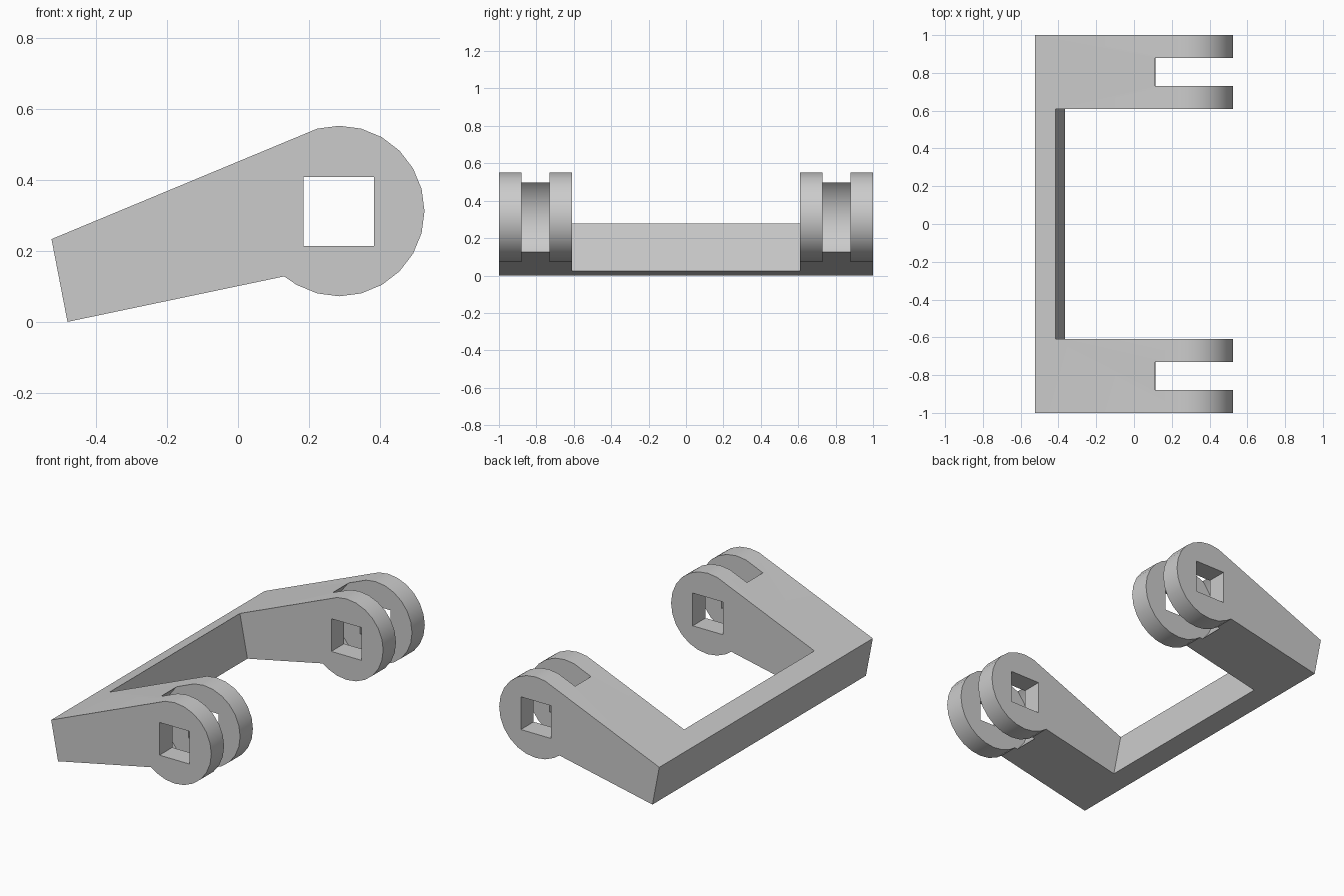
import bpy, bmesh
from math import sin, cos, radians

if "Cube" in bpy.data.objects:
    bpy.data.objects.remove(bpy.data.objects["Cube"], do_unlink=True)

HUB_X, HUB_Z, HUB_R = 0.285, 0.312, 0.24
SLOT_R = 0.255

grey = bpy.data.materials.new("light grey")
grey.use_nodes = True
colour = (0.6, 0.6, 0.6, 1)
grey.diffuse_color = colour
grey.node_tree.nodes["Principled BSDF"].inputs["Base Color"].default_value = colour


def arc(radius, start, end):
    """Points around the hub axis, one every 15 degrees."""
    return [(HUB_X + radius * cos(radians(a)), HUB_Z + radius * sin(radians(a)))
            for a in range(start, end + 1, 15)]


def extrude_profile(name, profile, y0, y1):
    """Solid made from an x-z outline swept along y."""
    bm = bmesh.new()
    face = bm.faces.new([bm.verts.new((x, y0, z)) for x, z in profile])
    result = bmesh.ops.extrude_face_region(bm, geom=[face])
    moved = [v for v in result["geom"] if isinstance(v, bmesh.types.BMVert)]
    bmesh.ops.translate(bm, vec=(0, y1 - y0, 0), verts=moved)
    bmesh.ops.recalc_face_normals(bm, faces=bm.faces)
    mesh = bpy.data.meshes.new(name)
    bm.to_mesh(mesh)
    bm.free()
    mesh.materials.append(grey)
    obj = bpy.data.objects.new(name, mesh)
    bpy.context.collection.objects.link(obj)
    return obj


# Full-width body: tapered arm outline ending in a round hub
outline = [(-0.525, 0.233), (-0.48, 0), (0.13, 0.128)] + arc(HUB_R, -120, 105)
bracket = extrude_profile("hinge_bracket", outline, -1, 1)

# Opening between the arms, leaving a slanted crossbar at the back
opening = [(-0.345, -0.078), (-0.467, 0.546), (-0.4, 0.8), (0.8, 0.8), (0.8, -0.078)]
cutters = [extrude_profile("opening_cutter", opening, -0.61, 0.61)]

# Round-bottomed slot splitting each hub into two plates
for side in (-1, 1):
    y0, y1 = sorted((side * 0.73, side * 0.88))
    cutters.append(extrude_profile("slot_cutter", arc(SLOT_R, 0, 345), y0, y1))

# Square pin hole through both hubs
hole = [(0.185, 0.214), (0.383, 0.214), (0.383, 0.408), (0.185, 0.408)]
cutters.append(extrude_profile("pin_hole_cutter", hole, -1.2, 1.2))

bpy.ops.object.select_all(action="DESELECT")
bpy.context.view_layer.objects.active = bracket
bracket.select_set(True)
for cutter in cutters:
    cutter.hide_render = True
    cut = bracket.modifiers.new("cut", "BOOLEAN")
    cut.operation = "DIFFERENCE"
    cut.solver = "EXACT"
    cut.object = cutter
    bpy.ops.object.modifier_apply(modifier=cut.name)
    bpy.data.objects.remove(cutter, do_unlink=True)

bpy.ops.object.shade_smooth_by_angle(angle=radians(30))
